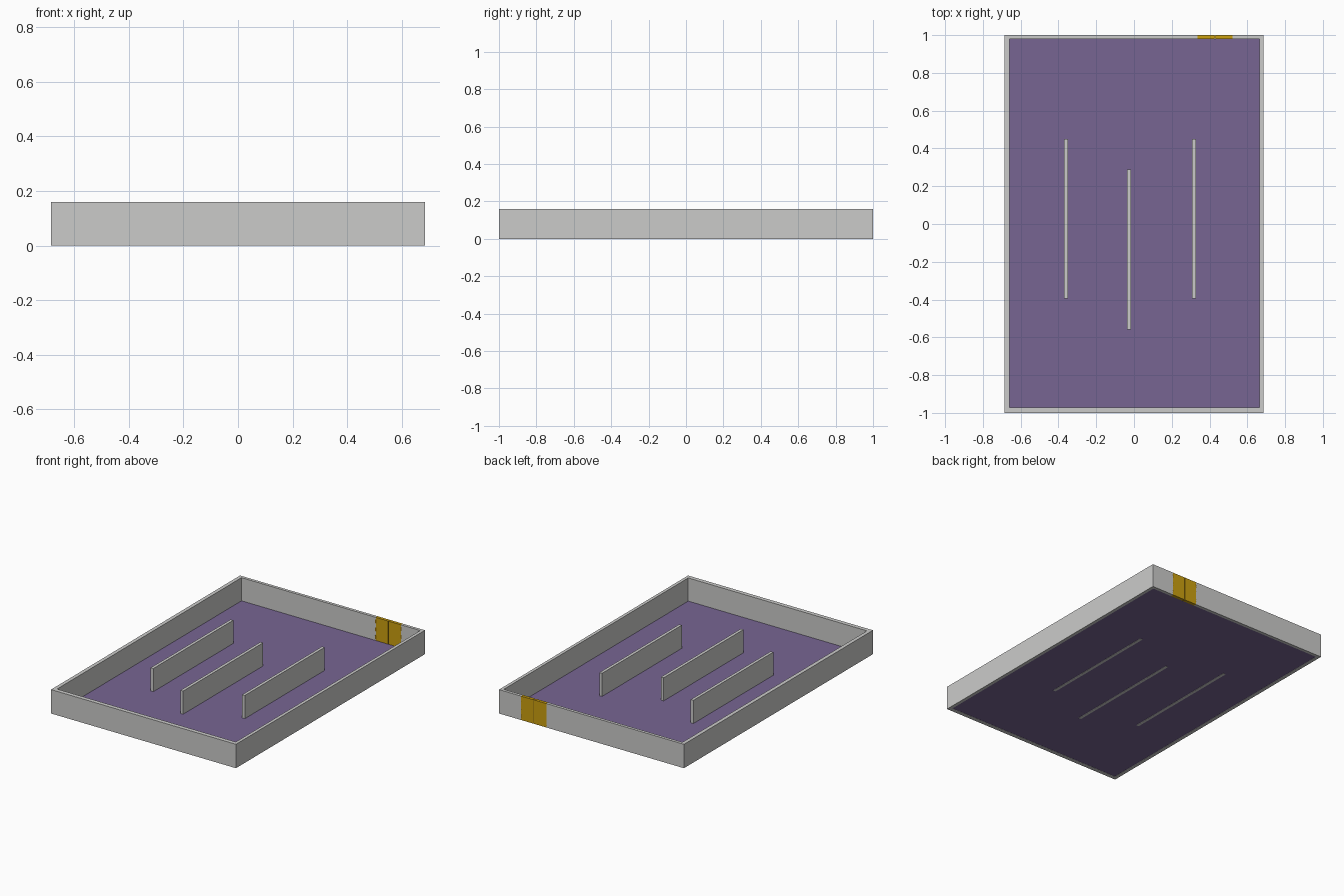
import bpy

default = bpy.data.objects.get("Cube")
if default:
    bpy.data.objects.remove(default, do_unlink=True)

HEIGHT = 0.16
HALF_X, HALF_Y = 0.685, 1.0
IN_LEFT, IN_RIGHT, IN_FRONT, IN_BACK = -0.66, 0.664, -0.972, 0.98
DOOR_MIN, DOOR_MAX = 0.335, 0.521


def material(name, color):
    mat = bpy.data.materials.new(name)
    mat.use_nodes = True
    mat.diffuse_color = (*color, 1)
    mat.node_tree.nodes["Principled BSDF"].inputs["Base Color"].default_value = (*color, 1)
    return mat


grey = material("wall grey", (0.6, 0.6, 0.59))
purple = material("floor purple", (0.185, 0.13, 0.29))
gold = material("door gold", (0.6, 0.35, 0.005))
brown = material("hinge brown", (0.25, 0.14, 0.005))


def box(name, x, y, z, mat):
    """Box spanning the given (low, high) ranges."""
    bpy.ops.mesh.primitive_cube_add(size=1, location=[sum(r) / 2 for r in (x, y, z)])
    obj = bpy.context.object
    obj.name = name
    obj.scale = [r[1] - r[0] for r in (x, y, z)]
    bpy.ops.object.transform_apply(location=False, rotation=False, scale=True)
    obj.data.materials.append(mat)
    return obj


full = (0, HEIGHT)

# Floor sheet
box("floor", (IN_LEFT, IN_RIGHT), (IN_FRONT, IN_BACK), (0.001, 0.005), purple)

# Outer walls, with an opening for the double door in the back
box("left_side_wall", (IN_RIGHT, HALF_X), (-HALF_Y, HALF_Y), full, grey)
box("right_side_wall", (-HALF_X, IN_LEFT), (-HALF_Y, HALF_Y), full, grey)
box("front_wall", (IN_LEFT, IN_RIGHT), (-HALF_Y, IN_FRONT), full, grey)
box("back_wall_long", (IN_LEFT, DOOR_MIN), (IN_BACK, HALF_Y), full, grey)
box("back_wall_short", (DOOR_MAX, IN_RIGHT), (IN_BACK, HALF_Y), full, grey)

# Free-standing dividers
for name, x, y0, y1 in (("right_divider", -0.36, -0.395, 0.45),
                        ("middle_divider", -0.026, -0.558, 0.288),
                        ("left_divider", 0.317, -0.395, 0.45)):
    box(name, (x - 0.01, x + 0.01), (y0, y1), full, grey)

# Double door with a dark centre seam and hinge knuckles on the outer edges
middle = (DOOR_MIN + DOOR_MAX) / 2
seam = 0.003
box("right_door", (DOOR_MIN, middle - seam), (IN_BACK, HALF_Y), full, gold)
box("left_door", (middle + seam, DOOR_MAX), (IN_BACK, HALF_Y), full, gold)
box("door_seam", (middle - seam, middle + seam), (IN_BACK + 0.003, HALF_Y - 0.003), full, brown)
for side, x in (("right", DOOR_MIN), ("left", DOOR_MAX)):
    for i in range(3):
        z = HEIGHT * (i + 0.5) / 3
        box(f"{side}_hinge_{i + 1}", (x - 0.004, x + 0.004),
            (IN_BACK - 0.001, HALF_Y), (z - 0.013, z + 0.013), brown)
